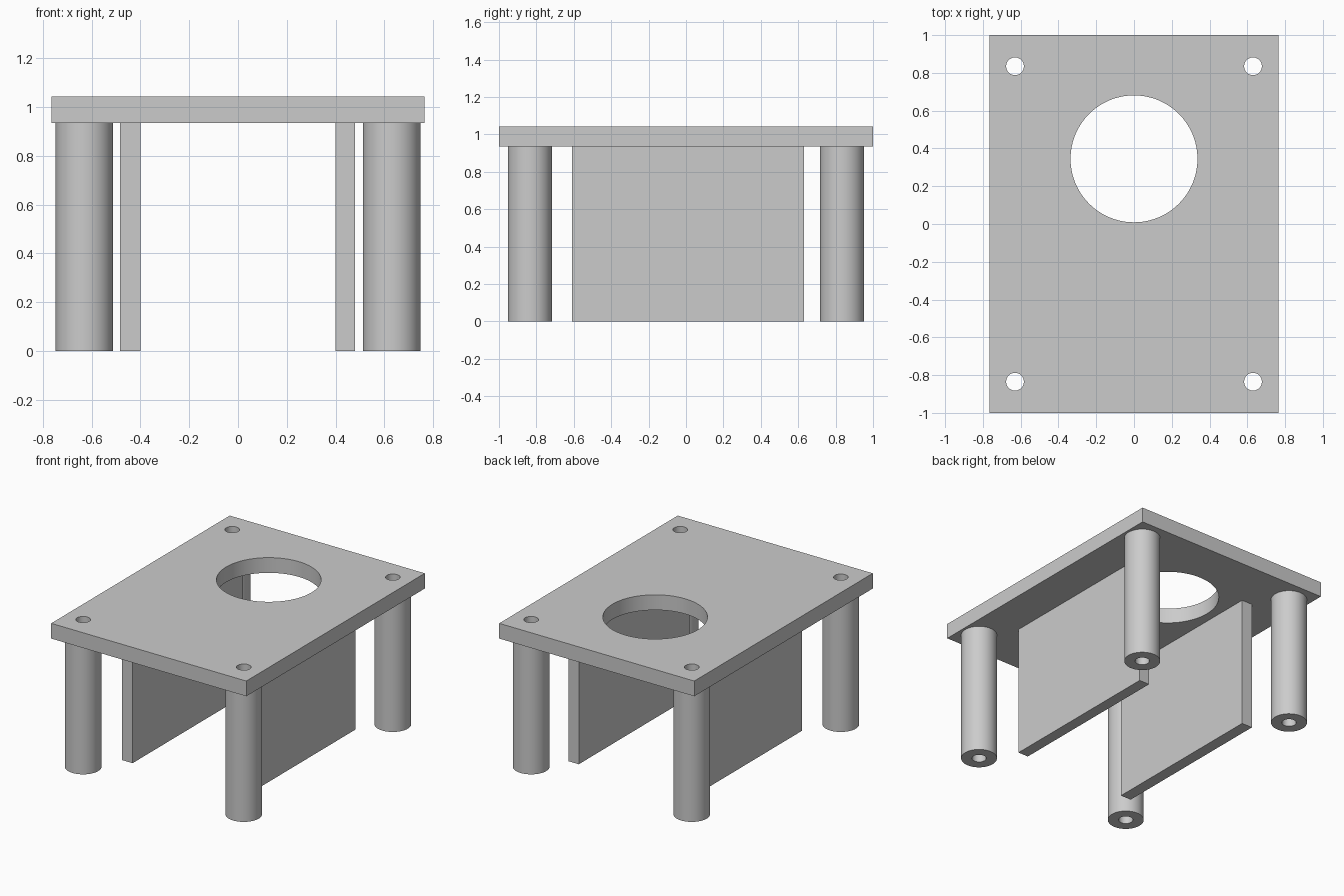
import bpy, bmesh
from math import cos, sin, pi, radians

cube = bpy.data.objects.get("Cube")
if cube:
    bpy.data.objects.remove(cube, do_unlink=True)

grey = bpy.data.materials.new("light grey")
grey.use_nodes = True
colour = (0.6, 0.6, 0.6, 1)
grey.diffuse_color = colour
grey.node_tree.nodes["Principled BSDF"].inputs["Base Color"].default_value = colour


def circle(cx, cy, r, n=64):
    return [(cx + r * cos(2 * pi * i / n), cy + r * sin(2 * pi * i / n)) for i in range(n)]


def rectangle(x0, x1, y0, y1):
    return [(x0, y0), (x1, y0), (x1, y1), (x0, y1)]


def extruded(name, loops, z0, z1):
    """Fill an outline (first loop) with holes (other loops) and raise it to z1."""
    bm = bmesh.new()
    edges = []
    for loop in loops:
        verts = [bm.verts.new((x, y, z0)) for x, y in loop]
        edges += [bm.edges.new((v, verts[i - 1])) for i, v in enumerate(verts)]
    bmesh.ops.triangle_fill(bm, edges=edges, use_beauty=True, normal=(0, 0, 1))
    top = bmesh.ops.extrude_face_region(bm, geom=bm.faces[:], use_keep_orig=True)["geom"]
    bmesh.ops.translate(bm, verts=[g for g in top if isinstance(g, bmesh.types.BMVert)],
                        vec=(0, 0, z1 - z0))
    bmesh.ops.recalc_face_normals(bm, faces=bm.faces[:])
    mesh = bpy.data.meshes.new(name)
    bm.to_mesh(mesh)
    bm.free()
    mesh.materials.append(grey)
    obj = bpy.data.objects.new(name, mesh)
    bpy.context.collection.objects.link(obj)
    bpy.ops.object.select_all(action='DESELECT')
    obj.select_set(True)
    bpy.context.view_layer.objects.active = obj
    bpy.ops.object.shade_smooth_by_angle(angle=radians(30))
    return obj


LEG_X, LEG_Y, BORE = 0.63, 0.835, 0.047
UNDERSIDE, TOP = 0.935, 1.043
corners = [(sx, sy) for sx in (-1, 1) for sy in (-1, 1)]

# Top plate with a large round opening and four bolt holes
holes = [circle(sx * LEG_X, sy * LEG_Y, BORE, 32) for sx, sy in corners]
extruded("top_plate",
         [rectangle(-0.765, 0.765, -1, 1), circle(0, 0.345, 0.336, 96)] + holes,
         UNDERSIDE, TOP)

# Hollow round legs
for sx, sy in corners:
    name = ("front" if sy < 0 else "back") + ("_left" if sx > 0 else "_right") + "_leg"
    x, y = sx * LEG_X, sy * LEG_Y
    extruded(name, [circle(x, y, 0.118), circle(x, y, BORE, 32)], 0, UNDERSIDE)

# Upright side panels
extruded("left_panel", [rectangle(0.4, 0.48, -0.61, 0.63)], 0, UNDERSIDE)
extruded("right_panel", [rectangle(-0.483, -0.4, -0.61, 0.63)], 0, UNDERSIDE)
